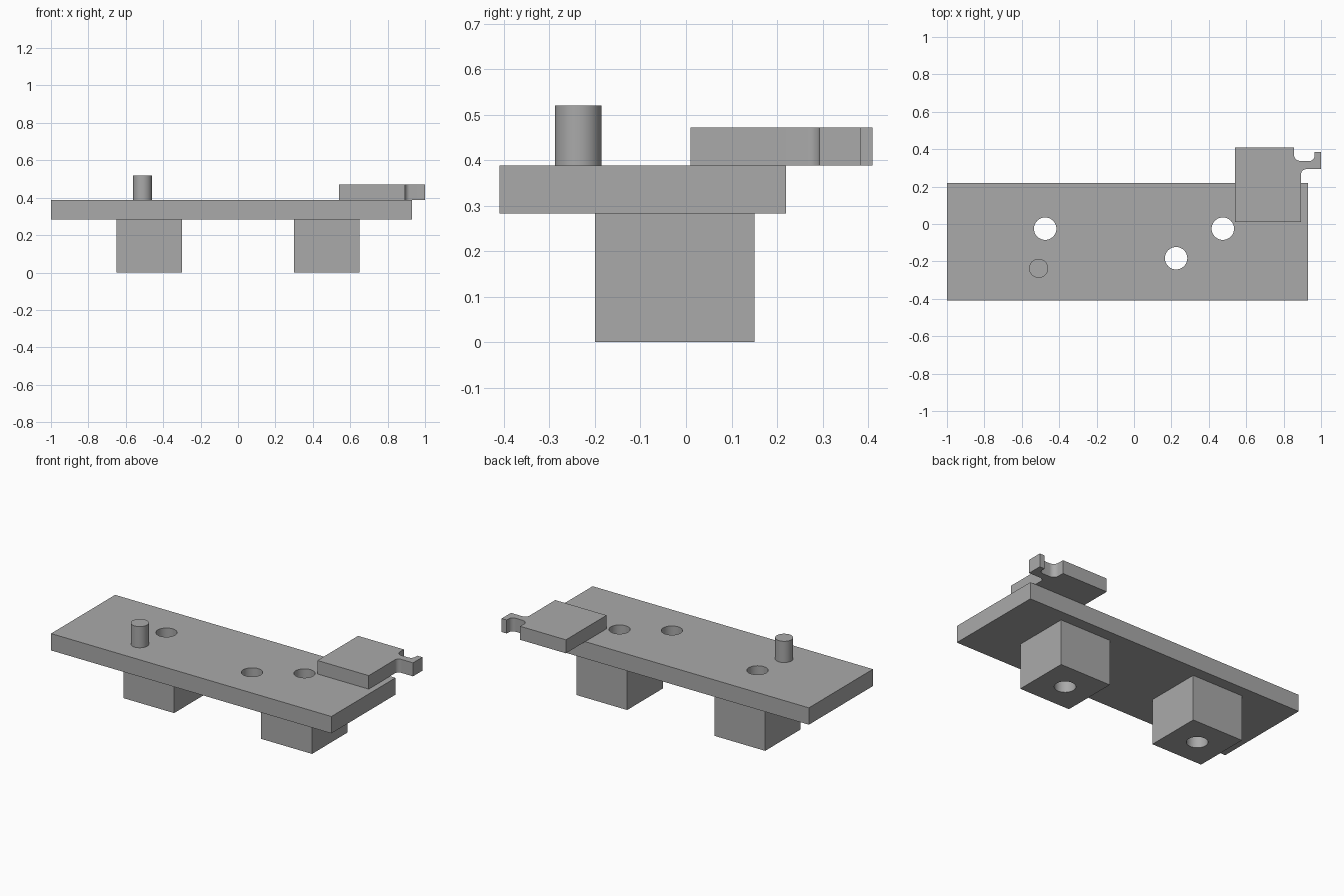
import bpy, bmesh
from math import sin, cos, radians

cube = bpy.data.objects.get("Cube")
if cube:
    bpy.data.objects.remove(cube, do_unlink=True)

grey = bpy.data.materials.new("plain grey")
colour = (0.4, 0.4, 0.4, 1)
grey.diffuse_color = colour
grey.use_nodes = True
grey.node_tree.nodes["Principled BSDF"].inputs["Base Color"].default_value = colour


def extrude(name, outline, z0, z1):
    """Solid prism from a counter-clockwise outline."""
    bm = bmesh.new()
    base = bm.faces.new([bm.verts.new((x, y, z0)) for x, y in outline])
    top = bmesh.ops.extrude_face_region(bm, geom=[base])["geom"]
    for v in top:
        if isinstance(v, bmesh.types.BMVert):
            v.co.z = z1
    bmesh.ops.recalc_face_normals(bm, faces=bm.faces)
    mesh = bpy.data.meshes.new(name)
    bm.to_mesh(mesh)
    bm.free()
    mesh.materials.append(grey)
    obj = bpy.data.objects.new(name, mesh)
    bpy.context.collection.objects.link(obj)
    return obj


def arc(cx, cy, r, start, end, steps=10):
    angles = [radians(start + (end - start) * i / steps) for i in range(steps + 1)]
    return [(cx + r * cos(a), cy + r * sin(a)) for a in angles]


def circle(cx, cy, r):
    return arc(cx, cy, r, 0, 360, 48)[:-1]


def box(name, x0, x1, y0, y1, z0, z1):
    return extrude(name, [(x0, y0), (x1, y0), (x1, y1), (x0, y1)], z0, z1)


def drill(obj, x, y, r=0.06):
    """Cut a vertical through hole."""
    cutter = extrude("hole_cutter", circle(x, y, r), -0.1, 0.6)
    mod = obj.modifiers.new("hole", 'BOOLEAN')
    mod.operation = 'DIFFERENCE'
    mod.solver = 'EXACT'
    mod.object = cutter
    bpy.context.view_layer.objects.active = obj
    bpy.ops.object.modifier_apply(modifier=mod.name)
    bpy.data.objects.remove(cutter, do_unlink=True)


FOOT_TOP, PLATE_TOP = 0.283, 0.388
FOOT_X, FOOT_Y, HALF = 0.475, -0.025, 0.175
parts = []

# Base plate with three holes
plate = box("base_plate", -1, 0.93, -0.41, 0.22, FOOT_TOP, PLATE_TOP)
for x, y in [(-FOOT_X, FOOT_Y), (FOOT_X, FOOT_Y), (0.225, -0.183)]:
    drill(plate, x, y)
parts.append(plate)

# Drilled square feet
for name, x in [("right_foot", -FOOT_X), ("left_foot", FOOT_X)]:
    foot = box(name, x - HALF, x + HALF, FOOT_Y - HALF, FOOT_Y + HALF, 0, FOOT_TOP)
    drill(foot, x, FOOT_Y)
    parts.append(foot)

# Upright pin
parts.append(extrude("pin", circle(-0.51, -0.237, 0.051), PLATE_TOP, 0.52))

# Corner bracket with a filleted hook
hook = [(0.54, 0.01), (0.893, 0.01)]
hook += arc(0.92, 0.266, 0.027, 180, 90)
hook += [(1, 0.293), (1, 0.385), (0.965, 0.385)]
hook += arc(0.938, 0.364, 0.027, 0, -90)
hook += arc(0.89, 0.372, 0.035, 270, 180)
hook += [(0.855, 0.41), (0.54, 0.41)]
parts.append(extrude("hook_bracket", hook, PLATE_TOP, 0.472))

# Smooth round walls, sharp edges
bpy.ops.object.select_all(action='DESELECT')
for obj in parts:
    obj.select_set(True)
bpy.context.view_layer.objects.active = plate
bpy.ops.object.shade_smooth_by_angle(angle=radians(30))
